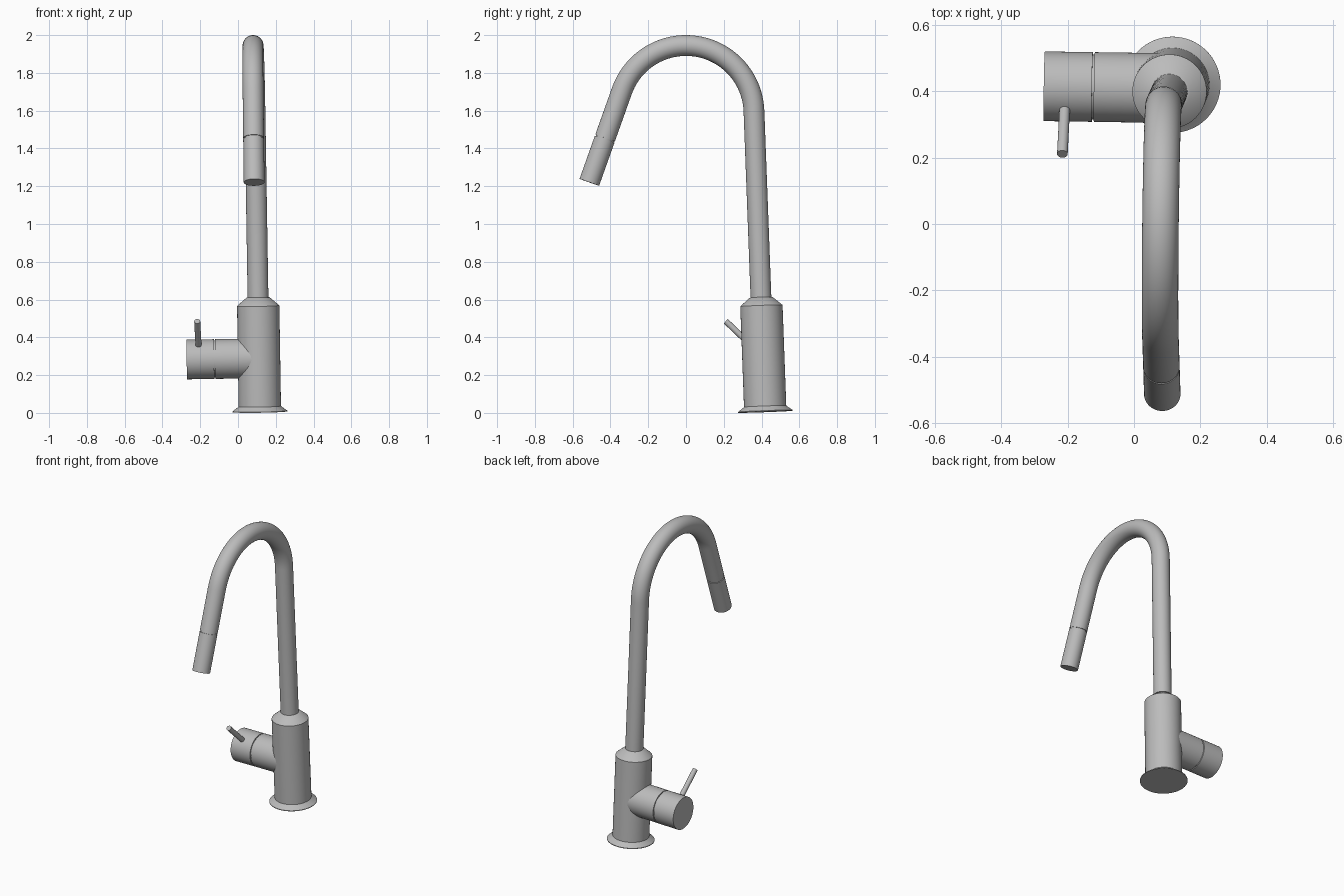
import bpy, bmesh, math
from mathutils import Vector

if "Cube" in bpy.data.objects:
    bpy.data.objects.remove(bpy.data.objects["Cube"])

# Single brushed metal colour
metal = bpy.data.materials.new("brushed_metal")
metal.use_nodes = True
colour = (0.5, 0.5, 0.5, 1.0)
metal.diffuse_color = colour
metal.node_tree.nodes["Principled BSDF"].inputs["Base Color"].default_value = colour


def sweep(name, rings, sides=64):
    """Skin circles given as (centre, direction, radius), with capped ends."""
    bm = bmesh.new()
    loops = []
    for centre, direction, radius in rings:
        d = direction.normalized()
        ref = Vector((1, 0, 0)) if abs(d.x) < 0.8 else Vector((0, 1, 0))
        u = (ref - d * ref.dot(d)).normalized()
        v = d.cross(u)
        loops.append([bm.verts.new(centre + radius * (u * math.cos(a) + v * math.sin(a)))
                      for a in (2 * math.pi * i / sides for i in range(sides))])
    for low, high in zip(loops, loops[1:]):
        for i in range(sides):
            j = (i + 1) % sides
            bm.faces.new((low[i], low[j], high[j], high[i]))
    bm.faces.new(loops[0][::-1])
    bm.faces.new(loops[-1])
    bmesh.ops.recalc_face_normals(bm, faces=bm.faces)
    mesh = bpy.data.meshes.new(name)
    bm.to_mesh(mesh)
    bm.free()
    mesh.materials.append(metal)
    obj = bpy.data.objects.new(name, mesh)
    bpy.context.collection.objects.link(obj)
    bpy.ops.object.select_all(action='DESELECT')
    obj.select_set(True)
    bpy.context.view_layer.objects.active = obj
    bpy.ops.object.shade_smooth_by_angle(angle=math.radians(30))
    return obj


def lathe(name, origin, axis, profile, sides=64):
    """Turn a profile of (distance along axis, radius) pairs."""
    axis = axis.normalized()
    return sweep(name, [(origin + axis * t, axis, r) for t, r in profile], sides)


# The whole tap leans very slightly
up = Vector((-0.016, -0.037, 1)).normalized()
side = Vector((-1, 0.015, -0.016)).normalized()
foot = Vector((0.116, 0.42, 0.006))

# Base flange and column with its sloped shoulder
lathe("base_flange", foot, up, [(0, 0.145), (0.004, 0.145), (0.026, 0.115), (0.03, 0.111)])
lathe("body_column", foot, up, [(0.01, 0.112), (0.562, 0.112), (0.605, 0.062), (0.608, 0.05)])

# Side barrel: fixed neck, shadow gap and turning cap
barrel = foot + up * 0.283
lathe("valve_neck", barrel, side, [(0, 0.105), (0.231, 0.105), (0.231, 0.098), (0.24, 0.098)])
lathe("valve_cap", barrel, side, [(0.237, 0.105), (0.382, 0.105)])

# Lever pin
lever_base = Vector((-0.208, 0.365, 0.338))
lever = Vector((-0.216, 0.211, 0.485)) - lever_base
lathe("lever", lever_base, lever, [(0, 0.016), (lever.length, 0.016)], 32)


# Spout: upright tube, round arch and angled outlet in one leaning plane
def plane(y, z):
    return Vector((0.116 - 0.016 * z + 0.012 * (y - 0.42), y, z))


ARCH_R, ARCH_Z, TUBE_R = 0.36, 1.585, 0.055
start, end = math.radians(2.1), math.radians(180 - 19.6)
rings = [(plane(0.398, 0.58), up, TUBE_R)]
STEPS = 40
for i in range(STEPS + 1):
    a = start + (end - start) * i / STEPS
    tangent = plane(-math.sin(a), math.cos(a)) - plane(0, 0)
    rings.append((plane(ARCH_R * math.cos(a), ARCH_Z + ARCH_R * math.sin(a)), tangent, TUBE_R))
arch_end, down, _ = rings[-1]
down = down.normalized()
rings += [(arch_end + down * 0.266, down, TUBE_R),
          (arch_end + down * 0.266, down, 0.050),
          (arch_end + down * 0.276, down, 0.050)]
sweep("spout_tube", rings)

# Pull-out spray head below the joint
lathe("spray_head", arch_end, down, [(0.273, TUBE_R), (0.515, TUBE_R)])
